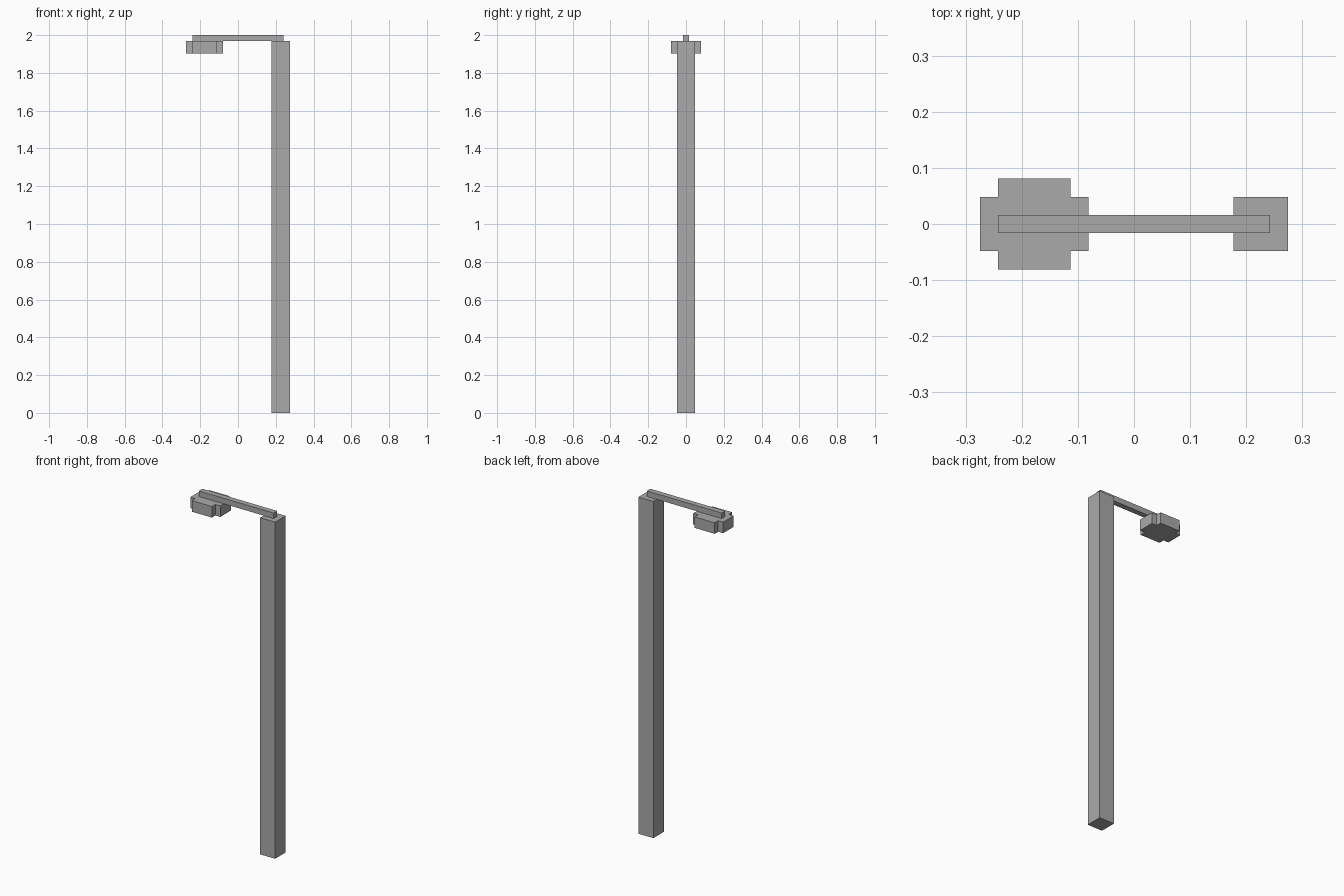
import bpy
import bmesh

if "Cube" in bpy.data.objects:
    bpy.data.objects.remove(bpy.data.objects["Cube"], do_unlink=True)

U = 2 / 62  # block unit: the whole lamp is 62 units high

grey = bpy.data.materials.new("plain grey")
grey.use_nodes = True
colour = (0.4, 0.4, 0.4, 1)
grey.diffuse_color = colour
grey.node_tree.nodes["Principled BSDF"].inputs["Base Color"].default_value = colour


def prism(name, outline, centre_x, bottom, top):
    """Extrude a flat outline (in units) upward from bottom to top."""
    bm = bmesh.new()
    face = bm.faces.new([bm.verts.new((x * U, y * U, 0)) for x, y in outline])
    up = bmesh.ops.extrude_face_region(bm, geom=[face])["geom"]
    bmesh.ops.translate(bm, vec=(0, 0, (top - bottom) * U),
                        verts=[v for v in up if isinstance(v, bmesh.types.BMVert)])
    bmesh.ops.recalc_face_normals(bm, faces=bm.faces)
    mesh = bpy.data.meshes.new(name)
    bm.to_mesh(mesh)
    bm.free()
    mesh.materials.append(grey)
    obj = bpy.data.objects.new(name, mesh)
    obj.location = (centre_x * U, 0, bottom * U)
    bpy.context.collection.objects.link(obj)
    return obj


def mirrored(corner):
    """Complete a one-quadrant outline across both axes."""
    half = corner + [(-x, y) for x, y in reversed(corner)]
    return half + [(-x, -y) for x, y in half]


# Square post
prism("post", mirrored([(1.5, 1.5)]), 7, 0, 61)

# Thin arm resting on the post and the lamp head
prism("arm", mirrored([(7.5, 0.5)]), 0, 61, 62)

# Lamp head with notched corners
prism("lamp_head", mirrored([(3, 1.5), (2, 1.5), (2, 2.5)]), -5.5, 59, 61)
